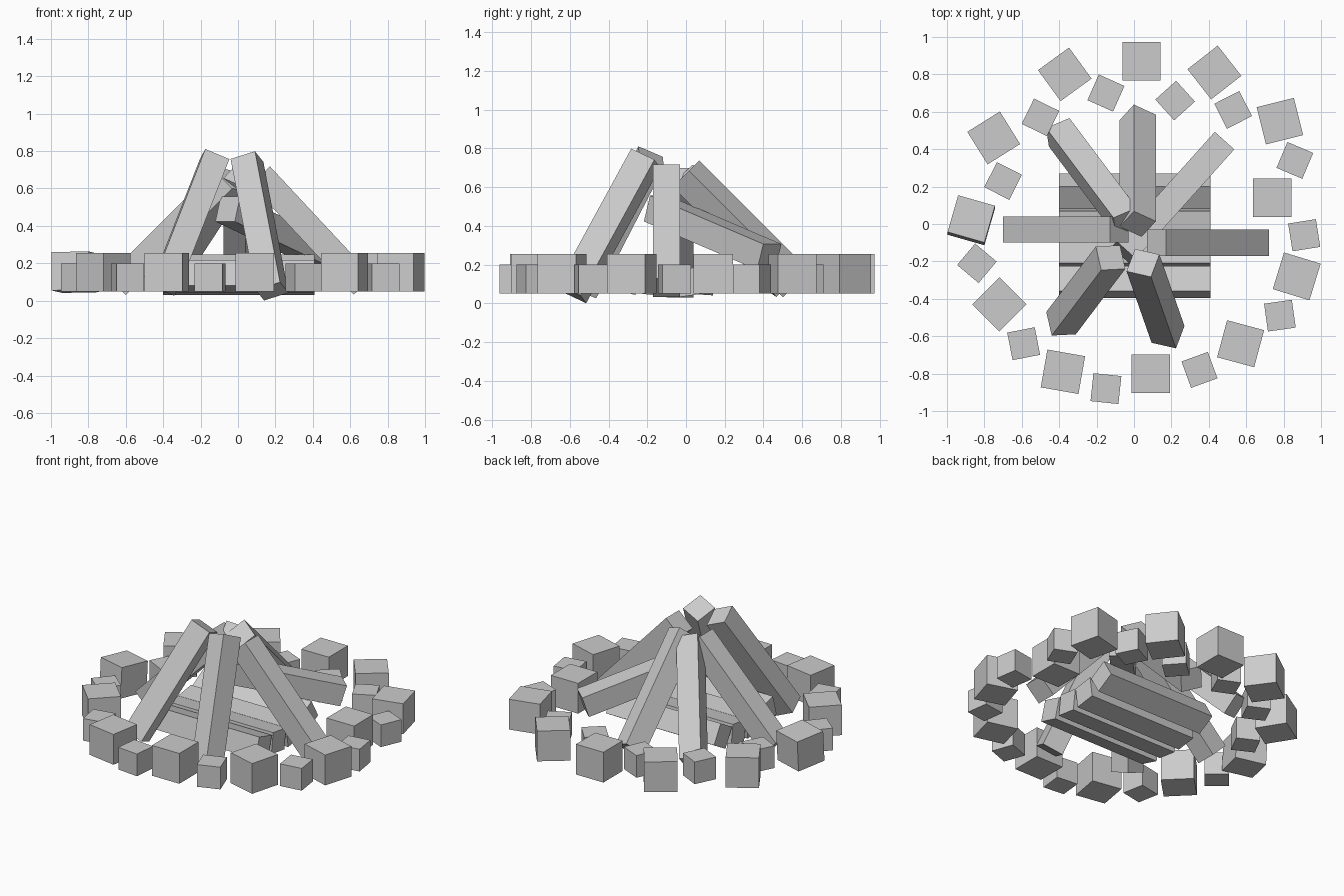
import bpy
import math
from mathutils import Matrix, Vector

default_cube = bpy.data.objects.get("Cube")
if default_cube:
    bpy.data.objects.remove(default_cube, do_unlink=True)

# One plain grey for everything
grey = bpy.data.materials.new("plain_grey")
grey.use_nodes = True
colour = (0.6, 0.6, 0.6, 1)
grey.diffuse_color = colour
grey.node_tree.nodes["Principled BSDF"].inputs["Base Color"].default_value = colour


def box(name, size, centre, rotation):
    """Flat-shaded box with its size baked in, placed by a rotation matrix."""
    bpy.ops.mesh.primitive_cube_add(size=1)
    part = bpy.context.object
    part.name = part.data.name = name
    part.data.transform(Matrix.Diagonal((*size, 1)))
    part.matrix_world = Matrix.Translation(centre) @ rotation.to_4x4()
    part.data.materials.append(grey)
    return part


def stone(name, size, x, y, turn, tilt=0):
    """Cube-shaped stone of the fire ring, turned in degrees about z."""
    rotation = (Matrix.Rotation(math.radians(tilt), 3, 'X')
                @ Matrix.Rotation(math.radians(turn), 3, 'Z'))
    box(name, (size, size, size), (x, y, RING_BASE + size / 2), rotation)


def leaning_log(name, foot, tip, roll):
    """Square log between two end centres, rolled about its own axis."""
    foot, tip = Vector(foot), Vector(tip)
    axis = (tip - foot).normalized()
    side = Vector((0, 0, 1)).cross(axis).normalized()
    rotation = Matrix((side, axis.cross(side), axis)).transposed()
    # Positive roll tips the upper face towards the side vector
    rotation = rotation @ Matrix.Rotation(math.radians(-roll), 3, 'Z')
    # Make the frame right-handed before placing the box
    if rotation.determinant() < 0:
        rotation.col[0] = -rotation.col[0]
    box(name, (LOG, LOG, (tip - foot).length), (foot + tip) / 2, rotation)


RING_BASE = 0.05
LOG = 0.14

# Ring of stones: x, y, turn
large_stones = [
    (.04, .87, 0), (.43, .81, 38), (.78, .55, 14), (.74, .14, 0),
    (.87, -.28, -17), (.57, -.64, -15), (.09, -.8, 0), (-.38, -.79, -10),
    (-.72, -.43, 45), (-.75, .46, 32), (-.37, .8, 36),
]
small_stones = [
    (-.15, .7, -24), (.22, .66, 42), (.53, .61, 27), (.86, .34, -23),
    (.91, -.06, 9), (.78, -.49, 8), (.35, -.78, 20), (-.15, -.88, -6),
    (-.59, -.64, 11), (-.84, -.21, -40), (-.7, .23, -27), (-.5, .57, -26),
]
for place in large_stones:
    stone("large_stone", .205, *place)
stone("large_stone_tilted", .205, -.87, .02, -16, -4)
for place in small_stones:
    stone("small_stone", .15, *place)

# Bed of logs lying side by side along x: y, z, roll
for y, z, roll in [(-.31, .13, -16), (-.15, .11, -8), (.01, .11, 8), (.175, .15, 30)]:
    box("bed_log", (.81, LOG, LOG), (.005, y, z),
        Matrix.Rotation(math.radians(roll), 3, 'X'))

# Logs propped against each other
leaning_log("front_right_log", (-.39, -.53, .08), (-.125, -.18, .757), 45)
leaning_log("front_left_log", (.182, -.59, .05), (.048, -.208, .75), 36)
leaning_log("back_log", (.02, .57, .1), (.02, 0, .67), 33)
leaning_log("back_right_log", (-.4, .49, .1), (-.04, .01, .65), 20)
leaning_log("right_log", (-.65, -.03, .08), (-.08, -.03, .65), 0)
leaning_log("left_log", (.67, -.1, .08), (.12, -.1, .67), 0)

# Low log resting inside the pile
leaning_log("low_log", (.47, .43, .24), (-.055, -.155, .49), 0)
